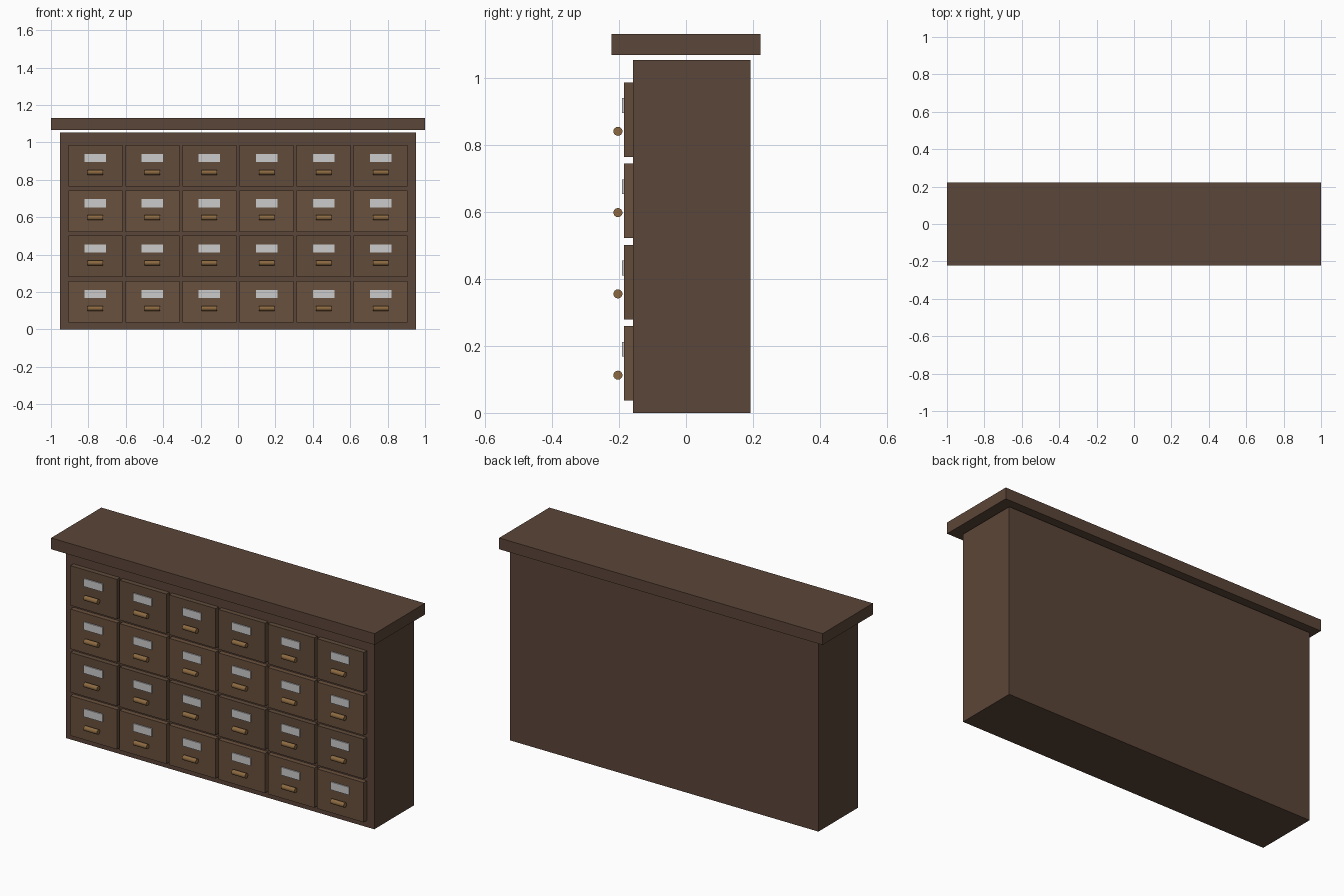
import bpy
import math

if "Cube" in bpy.data.objects:
    bpy.data.objects.remove(bpy.data.objects["Cube"])


def material(name, rgb):
    mat = bpy.data.materials.new(name)
    mat.diffuse_color = (*[c ** 2.2 for c in rgb], 1)
    mat.use_nodes = True
    mat.node_tree.nodes["Principled BSDF"].inputs["Base Color"].default_value = mat.diffuse_color
    return mat


def box(name, lo, hi, mat):
    size = [b - a for a, b in zip(lo, hi)]
    mid = [(a + b) / 2 for a, b in zip(lo, hi)]
    bpy.ops.mesh.primitive_cube_add(size=1, location=mid)
    obj = bpy.context.object
    obj.name = name
    obj.scale = size
    bpy.ops.object.transform_apply(location=False, rotation=False, scale=True)
    obj.data.materials.append(mat)
    return obj


def handle(name, x, y, z, mat):
    bpy.ops.mesh.primitive_cylinder_add(vertices=16, radius=0.0135, depth=0.083,
                                        location=(x, y, z), rotation=(0, math.pi / 2, 0))
    obj = bpy.context.object
    obj.name = name
    obj.data.materials.append(mat)
    bpy.ops.object.shade_smooth_by_angle(angle=math.radians(35))


dark_wood = material("dark_wood", (0.36, 0.28, 0.23))
drawer_woods = [material("drawer_wood_light", (0.41, 0.32, 0.25)),
                material("drawer_wood_dark", (0.38, 0.30, 0.24))]
brass = material("brass", (0.54, 0.41, 0.26))
paper = material("paper", (0.92, 0.92, 0.91))

# Carcass and overhanging counter top, with the narrow gap between them
box("cabinet_body", (-0.953, -0.158, 0), (0.953, 0.192, 1.053), dark_wood)
box("counter_top", (-1, -0.222, 1.067), (1, 0.222, 1.13), dark_wood)

# Grid of drawers, each with a label and a bar pull
for row in range(4):
    z = 0.1475 + row * 0.2425
    for col in range(6):
        x = (col - 2.5) * 0.305
        tag = f"{row + 1}_{col + 1}"
        box(f"drawer_front_{tag}", (x - 0.144, -0.185, z - 0.111),
            (x + 0.144, -0.158, z + 0.111), drawer_woods[row % 2])
        box(f"label_{tag}", (x - 0.0575, -0.191, z + 0.02),
            (x + 0.0575, -0.185, z + 0.064), paper)
        handle(f"drawer_pull_{tag}", x, -0.203, z - 0.035, brass)
